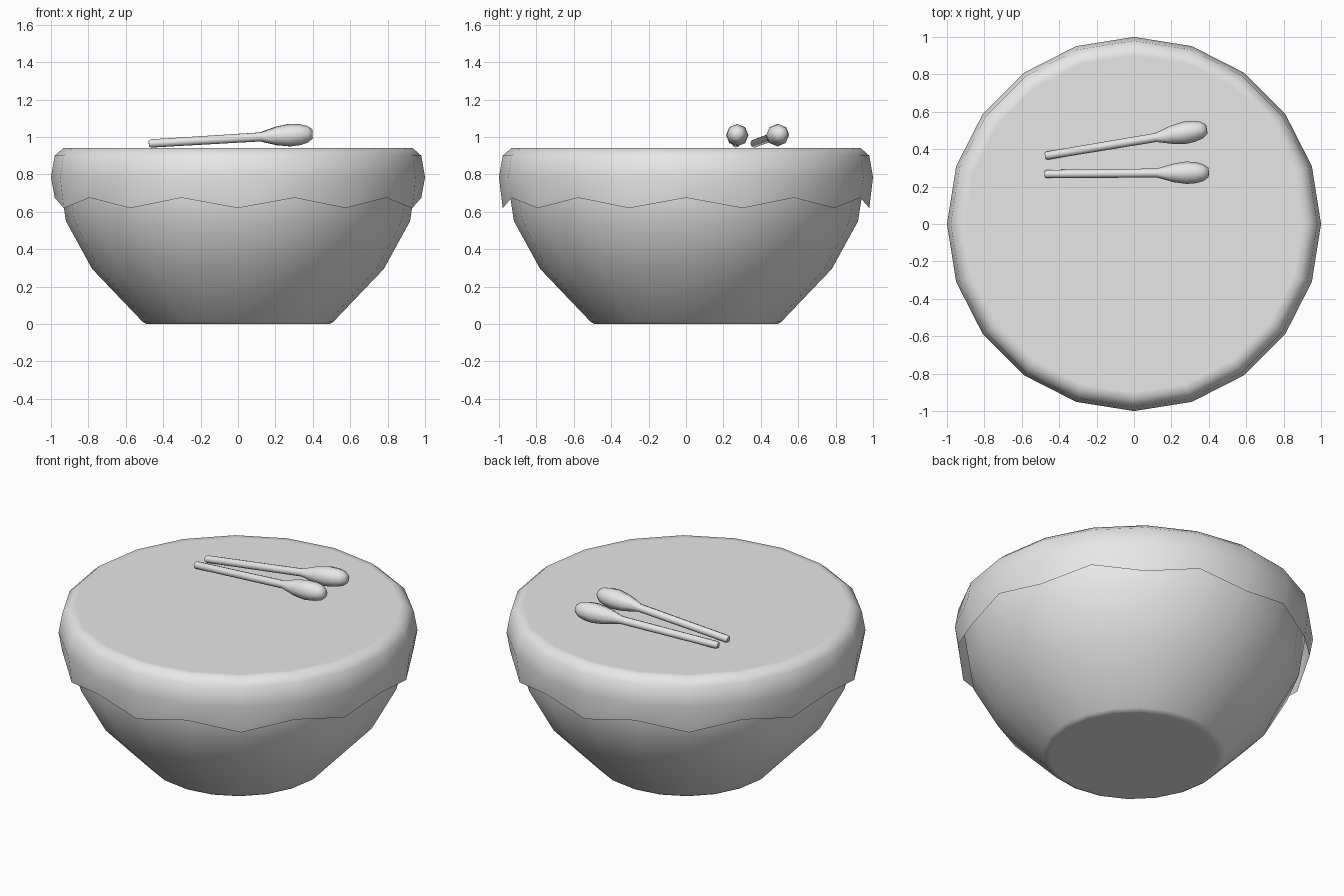
import bpy, bmesh
from math import cos, sin, pi, radians
from mathutils import Vector

cube = bpy.data.objects.get("Cube")
if cube:
    bpy.data.objects.remove(cube)

grey = bpy.data.materials.new("plain grey")
grey.use_nodes = True
grey.diffuse_color = (0.8, 0.8, 0.8, 1)
grey.node_tree.nodes["Principled BSDF"].inputs["Base Color"].default_value = (0.8, 0.8, 0.8, 1)


def lathe(name, profile, sides, cap_bottom=True, zigzag=0.0, angle=60):
    """Turn a bottom-to-top (radius, height) profile around z; zigzag raises every other rim point."""
    bm = bmesh.new()
    rings = []
    for k, (r, z) in enumerate(profile):
        ring = []
        for i in range(sides):
            a = 2 * pi * i / sides - pi / 2
            lift = zigzag if k == 0 and i % 2 else 0
            ring.append(bm.verts.new((r * cos(a), r * sin(a), z + lift)))
        rings.append(ring)
    for low, high in zip(rings, rings[1:]):
        for i in range(sides):
            j = (i + 1) % sides
            bm.faces.new((low[i], low[j], high[j], high[i]))
    bm.faces.new(rings[-1])
    if cap_bottom:
        bm.faces.new(rings[0][::-1])
    mesh = bpy.data.meshes.new(name)
    bm.to_mesh(mesh)
    bm.free()
    mesh.materials.append(grey)
    obj = bpy.data.objects.new(name, mesh)
    bpy.context.collection.objects.link(obj)
    bpy.ops.object.select_all(action='DESELECT')
    obj.select_set(True)
    bpy.context.view_layer.objects.active = obj
    bpy.ops.object.shade_smooth_by_angle(angle=radians(angle))
    return obj


# Bowl-shaped drum body
lathe("drum_bowl", [(0.47, 0), (0.49, 0), (0.51, 0.012), (0.78, 0.295),
                    (0.92, 0.55), (0.955, 0.78), (0.92, 0.88)], 20)

# Stretched skin with a zigzag hanging edge
lathe("drum_skin", [(0.98, 0.62), (1.0, 0.785), (0.98, 0.9), (0.935, 0.94), (0.9, 0.94)],
      20, cap_bottom=False, zigzag=0.055)

# Two drumsticks lying on the skin
stick_profile = [(0.016, 0), (0.022, 0.01), (0.024, 0.6), (0.05, 0.69), (0.06, 0.76),
                 (0.056, 0.81), (0.045, 0.85), (0.025, 0.877)]
for name, start, end in (("front_drumstick", (-0.477, 0.267, 0.965), (0.4, 0.275, 1.017)),
                         ("back_drumstick", (-0.475, 0.364, 0.965), (0.392, 0.508, 1.017))):
    stick = lathe(name, stick_profile, 8)
    stick.location = start
    direction = Vector(end) - Vector(start)
    stick.rotation_euler = direction.to_track_quat('Z', 'Y').to_euler()
